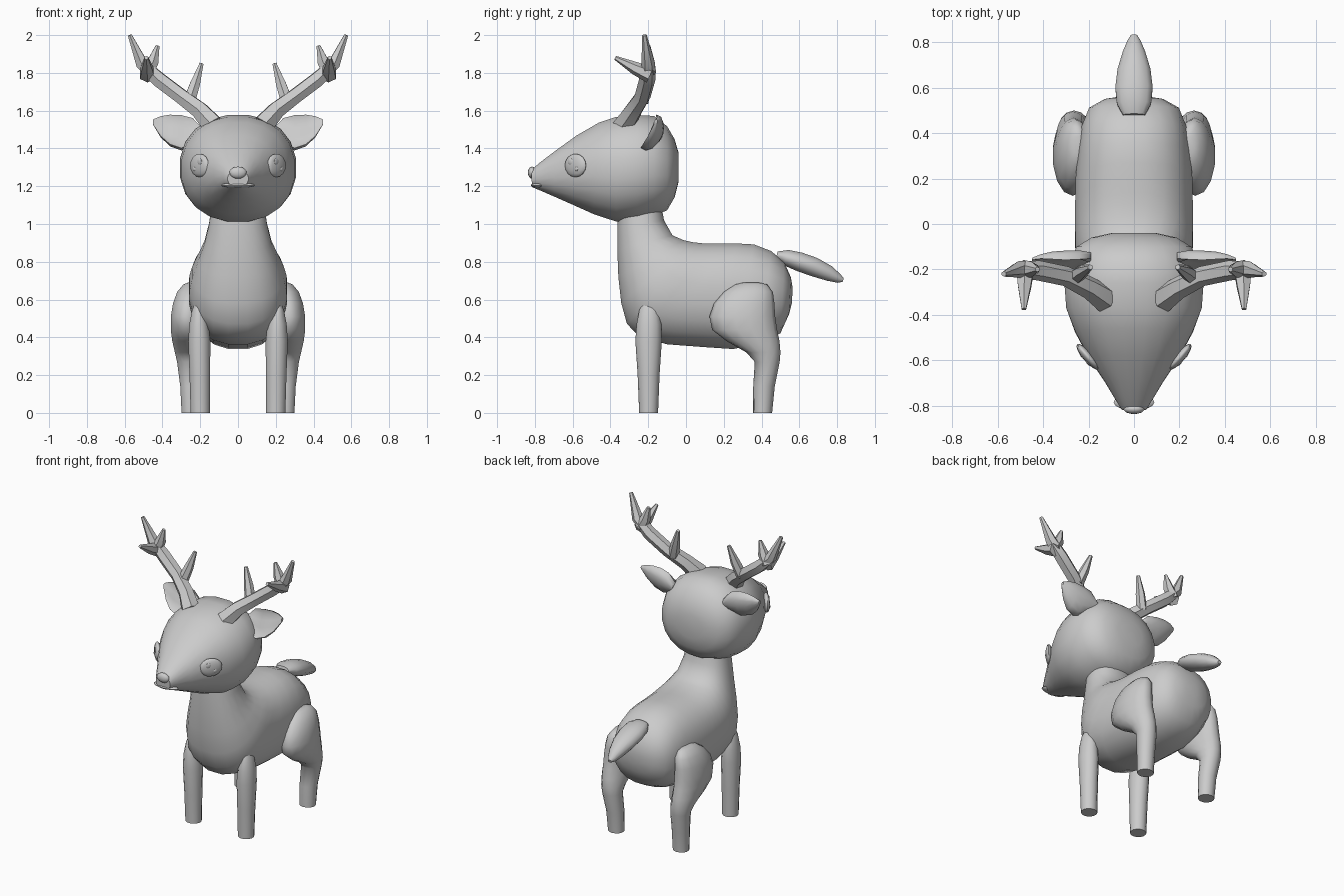
import bpy, bmesh, math
from mathutils import Vector, Matrix

grey = bpy.data.materials.new("soft_grey")
grey.diffuse_color = (0.6, 0.6, 0.6, 1)


def finish(bm, name, mirror=False, angle=50):
    bmesh.ops.recalc_face_normals(bm, faces=bm.faces)
    me = bpy.data.meshes.new(name)
    bm.to_mesh(me)
    bm.free()
    ob = bpy.data.objects.new(name, me)
    bpy.context.collection.objects.link(ob)
    me.materials.append(grey)
    if mirror:
        mod = ob.modifiers.new("Mirror", "MIRROR")
        mod.use_mirror_merge = False
    bpy.ops.object.select_all(action="DESELECT")
    ob.select_set(True)
    bpy.context.view_layer.objects.active = ob
    bpy.ops.object.shade_smooth_by_angle(angle=math.radians(angle))
    return ob


def loft(bm, sections, n=16, power=2.0):
    """Skin closed rings; each section is (centre, half axis u, half axis v)."""
    rings = []
    for c, u, v in sections:
        ring = []
        for i in range(n):
            t = 2 * math.pi * (i + 0.5) / n
            a, b = math.cos(t), math.sin(t)
            a = math.copysign(abs(a) ** (2 / power), a)
            b = math.copysign(abs(b) ** (2 / power), b)
            ring.append(bm.verts.new(Vector(c) + Vector(u) * a + Vector(v) * b))
        rings.append(ring)
    for r, s in zip(rings, rings[1:]):
        for i in range(n):
            j = (i + 1) % n
            bm.faces.new((r[i], r[j], s[j], s[i]))
    bm.faces.new(rings[0])
    bm.faces.new(rings[-1])
    return rings


def slab_sections(rows):
    """Rows of (y1, z1, y2, z2, half width): belly point, back point, width."""
    out = []
    for y1, z1, y2, z2, w in rows:
        a, b = Vector((0, y1, z1)), Vector((0, y2, z2))
        out.append(((a + b) / 2, (w, 0, 0), (b - a) / 2))
    return out


def spike(bm, points, n=6):
    """Tapered branch through points of (x, y, z, radius)."""
    pts = [Vector(p[:3]) for p in points]
    secs = []
    for i, p in enumerate(pts):
        d = (pts[min(i + 1, len(pts) - 1)] - pts[max(i - 1, 0)]).normalized()
        u = d.cross(Vector((0, 1, 0.1))).normalized()
        secs.append((p, u * points[i][3], d.cross(u) * points[i][3]))
    loft(bm, secs, n)


def ellipsoid(bm, centre, radii, rot=Matrix.Identity(4), seg=16):
    m = Matrix.Translation(centre) @ rot @ Matrix.Diagonal((*radii, 1))
    bmesh.ops.create_uvsphere(bm, u_segments=seg, v_segments=seg // 2, radius=1, matrix=m)


# Body with neck
bm = bmesh.new()
loft(bm, slab_sections([
    (-0.36, 1.10, -0.13, 1.10, 0.14), (-0.365, 0.98, -0.115, 1.02, 0.155),
    (-0.365, 0.86, -0.07, 0.94, 0.18), (-0.36, 0.72, -0.01, 0.915, 0.215),
    (-0.345, 0.58, 0.04, 0.905, 0.245), (-0.315, 0.47, 0.09, 0.90, 0.26),
    (-0.25, 0.40, 0.14, 0.90, 0.262), (-0.10, 0.36, 0.20, 0.90, 0.262),
    (0.10, 0.345, 0.27, 0.90, 0.26), (0.25, 0.335, 0.36, 0.895, 0.25),
    (0.39, 0.365, 0.45, 0.86, 0.235), (0.50, 0.42, 0.52, 0.80, 0.20),
    (0.545, 0.52, 0.555, 0.72, 0.13), (0.56, 0.58, 0.565, 0.66, 0.05)]), 20, 2.3)
finish(bm, "body")

# Head
bm = bmesh.new()
loft(bm, slab_sections([
    (-0.815, 1.195, -0.82, 1.285, 0.055), (-0.78, 1.18, -0.775, 1.325, 0.08),
    (-0.70, 1.145, -0.69, 1.39, 0.13), (-0.60, 1.10, -0.58, 1.47, 0.20),
    (-0.49, 1.05, -0.46, 1.54, 0.262), (-0.37, 1.01, -0.37, 1.57, 0.302),
    (-0.26, 1.015, -0.26, 1.58, 0.31), (-0.17, 1.04, -0.17, 1.575, 0.29),
    (-0.10, 1.07, -0.10, 1.52, 0.255), (-0.06, 1.14, -0.06, 1.45, 0.19),
    (-0.04, 1.22, -0.04, 1.38, 0.10)]), 20, 2.2)
finish(bm, "head")

# Nose and lip
bm = bmesh.new()
ellipsoid(bm, (0, -0.815, 1.272), (0.046, 0.022, 0.032))
finish(bm, "nose")
bm = bmesh.new()
ellipsoid(bm, (0, -0.785, 1.205), (0.09, 0.036, 0.014))
finish(bm, "lip")

# Eyes with small raised glints
turn = Matrix.Rotation(math.radians(49), 4, "Z")
bm = bmesh.new()
ellipsoid(bm, (0.203, -0.585, 1.31), (0.073, 0.022, 0.062), turn)
finish(bm, "eyes", True)
bm = bmesh.new()
for dx, dz, r in ((-0.02, 0.02, 0.018), (0.022, -0.018, 0.012)):
    c = Vector((0.203, -0.585, 1.31)) + turn @ Vector((dx, -0.018, dz))
    ellipsoid(bm, c, (r, 0.005, r), turn, 10)
finish(bm, "eye_glints", True)

# Ears: lofted leaf, front side pushed in to make a cup
bm = bmesh.new()
up, out = Vector((0, 0.42, 0.9)), Vector((0, -0.9, 0.42))
rows = [(0.19, -0.16, 1.47, 0.04, 0.035), (0.24, -0.175, 1.485, 0.08, 0.055),
        (0.30, -0.185, 1.483, 0.10, 0.06), (0.36, -0.18, 1.495, 0.09, 0.05),
        (0.41, -0.17, 1.515, 0.06, 0.03), (0.45, -0.16, 1.54, 0.014, 0.01)]
rings = loft(bm, [((x, y, z), up * h, out * d) for x, y, z, h, d in rows], 12)
for ring, (x, y, z, h, d) in list(zip(rings, rows))[1:-1]:
    for v in ring:
        depth = (v.co - Vector((x, y, z))).dot(out)
        if depth > 0.4 * d:
            v.co -= out * depth * 1.0
finish(bm, "ears", True)

# Antlers: main beam and three tines
bm = bmesh.new()
spike(bm, [(0.13, -0.33, 1.52, 0.062), (0.20, -0.28, 1.60, 0.05),
           (0.30, -0.23, 1.675, 0.044), (0.42, -0.205, 1.765, 0.044),
           (0.51, -0.20, 1.85, 0.036), (0.573, -0.22, 2.0, 0.012)])
spike(bm, [(0.26, -0.235, 1.645, 0.036), (0.228, -0.21, 1.74, 0.03), (0.193, -0.19, 1.85, 0.012)])
spike(bm, [(0.485, -0.20, 1.80, 0.042), (0.45, -0.20, 1.86, 0.034), (0.425, -0.20, 1.945, 0.011)])
spike(bm, [(0.48, -0.19, 1.79, 0.045), (0.482, -0.27, 1.825, 0.034), (0.485, -0.375, 1.88, 0.011)])
finish(bm, "antlers", True)

# Tail
bm = bmesh.new()
loft(bm, [((0, y, z), (w, 0, 0), (0, h * 0.3, h)) for y, z, w, h in (
    (0.48, 0.835, 0.05, 0.02), (0.53, 0.822, 0.078, 0.042), (0.60, 0.80, 0.085, 0.05),
    (0.68, 0.772, 0.075, 0.05), (0.76, 0.738, 0.05, 0.04), (0.81, 0.712, 0.028, 0.024),
    (0.832, 0.703, 0.014, 0.01))], 12)
finish(bm, "tail")


# Legs: stacked level rings of (x, y, z, half width, half depth)
def leg(name, rows):
    bm = bmesh.new()
    loft(bm, [((x, y, z), (a, 0, 0), (0, b, 0)) for x, y, z, a, b in rows], 14)
    finish(bm, name, True)


leg("front_legs", [
    (0.20, -0.198, 0, 0.052, 0.05), (0.202, -0.198, 0.2, 0.056, 0.058),
    (0.205, -0.198, 0.38, 0.06, 0.07), (0.207, -0.196, 0.47, 0.052, 0.066),
    (0.21, -0.195, 0.545, 0.034, 0.052), (0.212, -0.195, 0.58, 0.016, 0.034)])
leg("hind_legs", [
    (0.247, 0.406, 0, 0.053, 0.05), (0.25, 0.413, 0.14, 0.057, 0.057),
    (0.26, 0.43, 0.27, 0.064, 0.066), (0.264, 0.41, 0.32, 0.072, 0.09),
    (0.268, 0.355, 0.38, 0.082, 0.14), (0.27, 0.31, 0.44, 0.088, 0.172),
    (0.27, 0.298, 0.51, 0.088, 0.174), (0.266, 0.308, 0.58, 0.08, 0.16),
    (0.258, 0.33, 0.64, 0.066, 0.13), (0.25, 0.345, 0.68, 0.04, 0.085),
    (0.245, 0.345, 0.69, 0.02, 0.04)])
